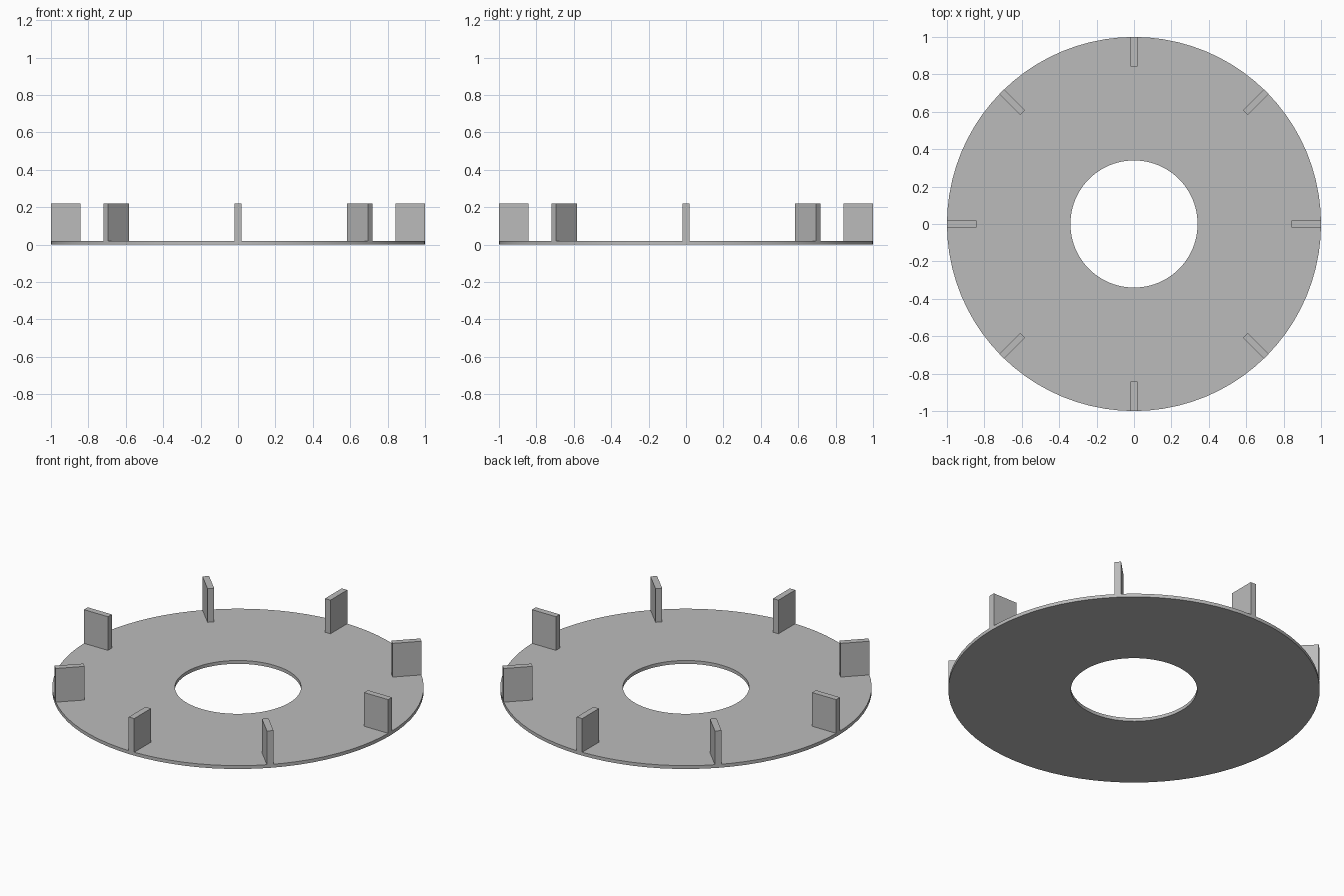
import bpy, bmesh
from math import pi, cos, sin
from mathutils import Matrix

cube = bpy.data.objects.get("Cube")
if cube:
    bpy.data.objects.remove(cube, do_unlink=True)

OUTER, HOLE, THICK = 1.0, 0.34, 0.02
FIN_INNER, FIN_WIDTH, FIN_TOP = 0.842, 0.036, 0.22
SEGMENTS, FINS = 80, 8

grey = bpy.data.materials.new("plain grey")
grey.use_nodes = True
colour = (0.5, 0.5, 0.5, 1)
grey.diffuse_color = colour
grey.node_tree.nodes["Principled BSDF"].inputs["Base Color"].default_value = colour


def add_object(name, bm):
    bmesh.ops.recalc_face_normals(bm, faces=bm.faces)
    mesh = bpy.data.meshes.new(name)
    bm.to_mesh(mesh)
    bm.free()
    mesh.materials.append(grey)
    obj = bpy.data.objects.new(name, mesh)
    bpy.context.collection.objects.link(obj)
    return obj


# Flat ring: a rectangular section swept round the centre
bm = bmesh.new()
section = [(HOLE, 0), (OUTER, 0), (OUTER, THICK), (HOLE, THICK)]
rings = []
for i in range(SEGMENTS):
    a = 2 * pi * i / SEGMENTS
    rings.append([bm.verts.new((r * cos(a), r * sin(a), z)) for r, z in section])
for i, ring in enumerate(rings):
    following = rings[(i + 1) % SEGMENTS]
    for j in range(4):
        k = (j + 1) % 4
        bm.faces.new((ring[j], following[j], following[k], ring[k]))
disc = add_object("ring_plate", bm)
bpy.ops.object.select_all(action='DESELECT')
disc.select_set(True)
bpy.context.view_layer.objects.active = disc
bpy.ops.object.shade_smooth_by_angle()

# Upright radial fins standing at the rim
for i in range(FINS):
    bm = bmesh.new()
    size = Matrix.Diagonal((OUTER - FIN_INNER, FIN_WIDTH, FIN_TOP - THICK, 1))
    place = Matrix.Translation(((OUTER + FIN_INNER) / 2, 0, (FIN_TOP + THICK) / 2))
    turn = Matrix.Rotation(2 * pi * i / FINS, 4, 'Z')
    bmesh.ops.create_cube(bm, size=1, matrix=turn @ place @ size)
    add_object(f"fin_{i + 1}", bm)
